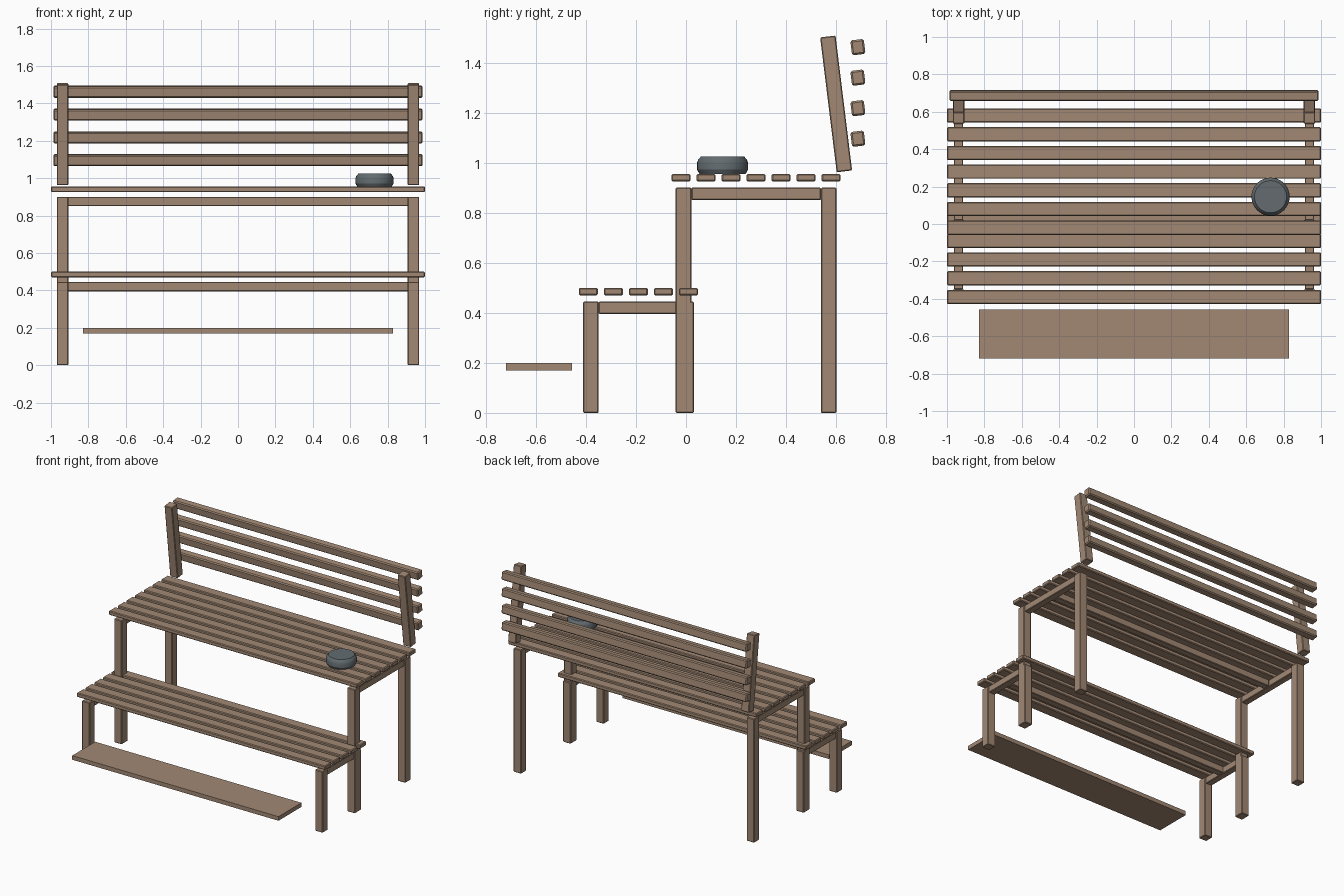
import bpy, bmesh
from math import radians
from mathutils import Matrix

cube = bpy.data.objects.get("Cube")
if cube:
    bpy.data.objects.remove(cube, do_unlink=True)


def material(name, rgb):
    mat = bpy.data.materials.new(name)
    mat.use_nodes = True
    colour = (*rgb, 1)
    mat.diffuse_color = colour
    mat.node_tree.nodes["Principled BSDF"].inputs["Base Color"].default_value = colour
    return mat


wood = material("warm_wood", (0.36, 0.25, 0.175))
slate = material("slate_grey", (0.125, 0.148, 0.162))


def finish(name, bm, mat):
    bmesh.ops.recalc_face_normals(bm, faces=bm.faces)
    mesh = bpy.data.meshes.new(name)
    bm.to_mesh(mesh)
    bm.free()
    mesh.materials.append(mat)
    obj = bpy.data.objects.new(name, mesh)
    bpy.context.collection.objects.link(obj)
    return obj


def beam(name, centre, size, bevel=0.004, tilt=0):
    """Timber with lightly chamfered edges, optionally tilted about x."""
    bm = bmesh.new()
    bmesh.ops.create_cube(bm, size=1)
    bmesh.ops.scale(bm, vec=size, verts=bm.verts)
    if bevel:
        bmesh.ops.bevel(bm, geom=bm.edges[:], offset=bevel, segments=1, affect='EDGES')
    obj = finish(name, bm, wood)
    obj.matrix_world = Matrix.Translation(centre) @ Matrix.Rotation(tilt, 4, 'X')
    return obj


LEG, RAIL, SIDE_X = 0.062, 0.05, 0.938
LEAN = radians(7)


def bench(level, y_front, y_back, top, first_slat, slat_count, slat_z):
    """Four legs, side rails, a centre rail and a row of seat slats."""
    rail_z = top - RAIL / 2
    for side, x in (("left", SIDE_X), ("right", -SIDE_X)):
        for place, y in (("front", y_front), ("back", y_back)):
            beam(f"{level}_{place}_leg_{side}", (x, y, top / 2), (LEG, LEG, top))
        beam(f"{level}_side_rail_{side}", (x, (y_front + y_back) / 2, rail_z),
             (RAIL, y_back - y_front - LEG, RAIL))
    beam(f"{level}_centre_rail", (0, (y_front + y_back) / 2, rail_z),
         (2 * SIDE_X - RAIL, RAIL, RAIL))
    for i in range(slat_count):
        beam(f"{level}_slat_{i + 1}", (0, first_slat + 0.1 * i, slat_z),
             (2, 0.076, 0.03), bevel=0.005)


bench("lower", -0.38, 0.0, 0.445, -0.39, 5, 0.485)
bench("upper", -0.01, 0.57, 0.9, -0.02, 7, 0.94)

# Loose foot board in front
beam("foot_board", (0, -0.588, 0.185), (1.66, 0.264, 0.03), bevel=0)

# Leaning backrest
for side, x in (("left", SIDE_X), ("right", -SIDE_X)):
    beam(f"backrest_post_{side}", (x, 0.6, 1.235), (LEG, LEG, 0.543), tilt=LEAN)
for i in range(4):
    beam(f"backrest_slat_{i + 1}", (0, 0.687, 1.096 + 0.122 * i),
         (1.974, 0.054, 0.06), bevel=0.007, tilt=LEAN)

# Round pot resting on the upper seat, turned from a profile
profile = [(0.092, 0.955), (0.102, 0.972), (0.102, 1.0), (0.097, 1.013), (0.086, 1.025)]
bm = bmesh.new()
rings = []
for radius, z in profile:
    ring = bmesh.ops.create_circle(bm, segments=32, radius=radius,
                                   matrix=Matrix.Translation((0, 0, z)))
    rings.append(ring["verts"])
for low, high in zip(rings, rings[1:]):
    for i in range(len(low)):
        j = (i + 1) % len(low)
        bm.faces.new((low[i], low[j], high[j], high[i]))
bm.faces.new(rings[0])
bm.faces.new(rings[-1])
pot = finish("round_pot", bm, slate)
pot.location = (0.73, 0.146, 0)
bpy.context.view_layer.objects.active = pot
pot.select_set(True)
bpy.ops.object.shade_smooth_by_angle(angle=radians(30))
